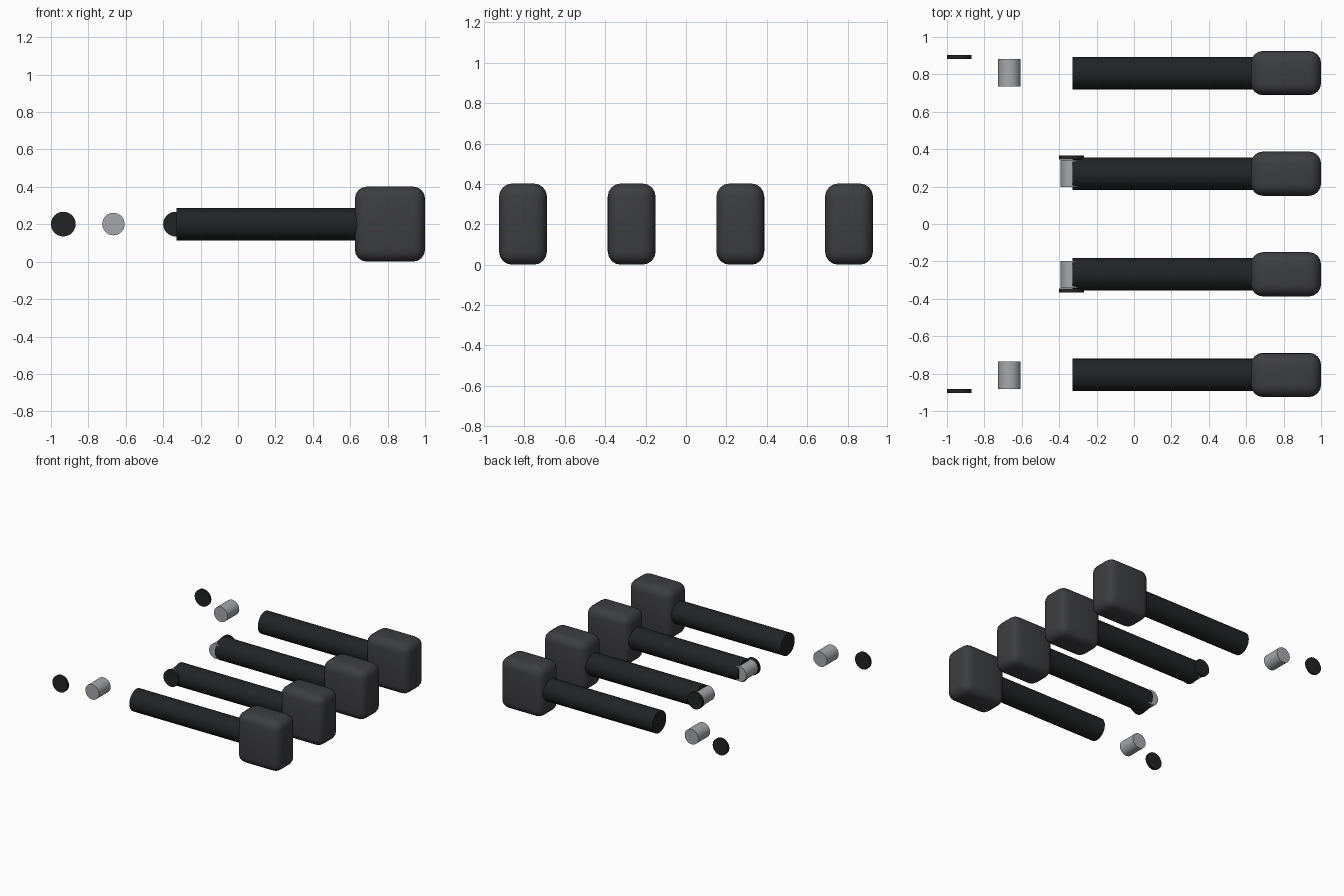
import bpy
from math import pi, radians

if "Cube" in bpy.data.objects:
    bpy.data.objects.remove(bpy.data.objects["Cube"])

ZC = 0.201  # shared axis height


def material(name, rgb):
    m = bpy.data.materials.new(name)
    m.diffuse_color = (*rgb, 1)
    m.use_nodes = True
    m.node_tree.nodes["Principled BSDF"].inputs["Base Color"].default_value = m.diffuse_color
    return m


GRIP = material("dark_grey", (0.047, 0.048, 0.053))
BLACK = material("black", (0.016, 0.017, 0.018))
STEEL = material("steel", (0.38, 0.39, 0.41))


def finish(name, mat):
    ob = bpy.context.object
    ob.name = name
    ob.data.materials.append(mat)
    bpy.ops.object.shade_smooth_by_angle(angle=radians(35))
    return ob


def cylinder(name, mat, loc, radius, length, axis):
    rot = (0, pi / 2, 0) if axis == "x" else (pi / 2, 0, 0)
    bpy.ops.mesh.primitive_cylinder_add(vertices=32, radius=radius, depth=length,
                                        location=loc, rotation=rot)
    return finish(name, mat)


def block(name, loc, size):
    bpy.ops.mesh.primitive_cube_add(size=1, location=loc)
    ob = bpy.context.object
    ob.scale = size
    bpy.ops.object.transform_apply(location=False, rotation=False, scale=True)
    bev = ob.modifiers.new("rounding", "BEVEL")
    bev.width = 0.065
    bev.segments = 4
    bpy.ops.object.modifier_apply(modifier="rounding")
    return finish(name, GRIP)


# label, row centre, pin x, disc x; each row mirrored across y
rows = [("outer", 0.807, -0.666, -0.934), ("inner", 0.269, -0.332, -0.334)]

for label, y, pin_x, disc_x in rows:
    for side, s in (("back", 1), ("front", -1)):
        tag = f"{label}_{side}"
        # rounded block and its round bar
        block(f"block_{tag}", (0.8125, s * y, ZC), (0.375, 0.237, 0.402))
        cylinder(f"bar_{tag}", BLACK, (0.16, s * y, ZC), 0.087, 0.98, "x")
        # crosswise steel pin and thin end disc
        cylinder(f"pin_{tag}", STEEL, (pin_x, s * (y + 0.001), ZC), 0.06, 0.147, "y")
        cylinder(f"disc_{tag}", BLACK, (disc_x, s * (y + 0.087), ZC), 0.066, 0.021, "y")
